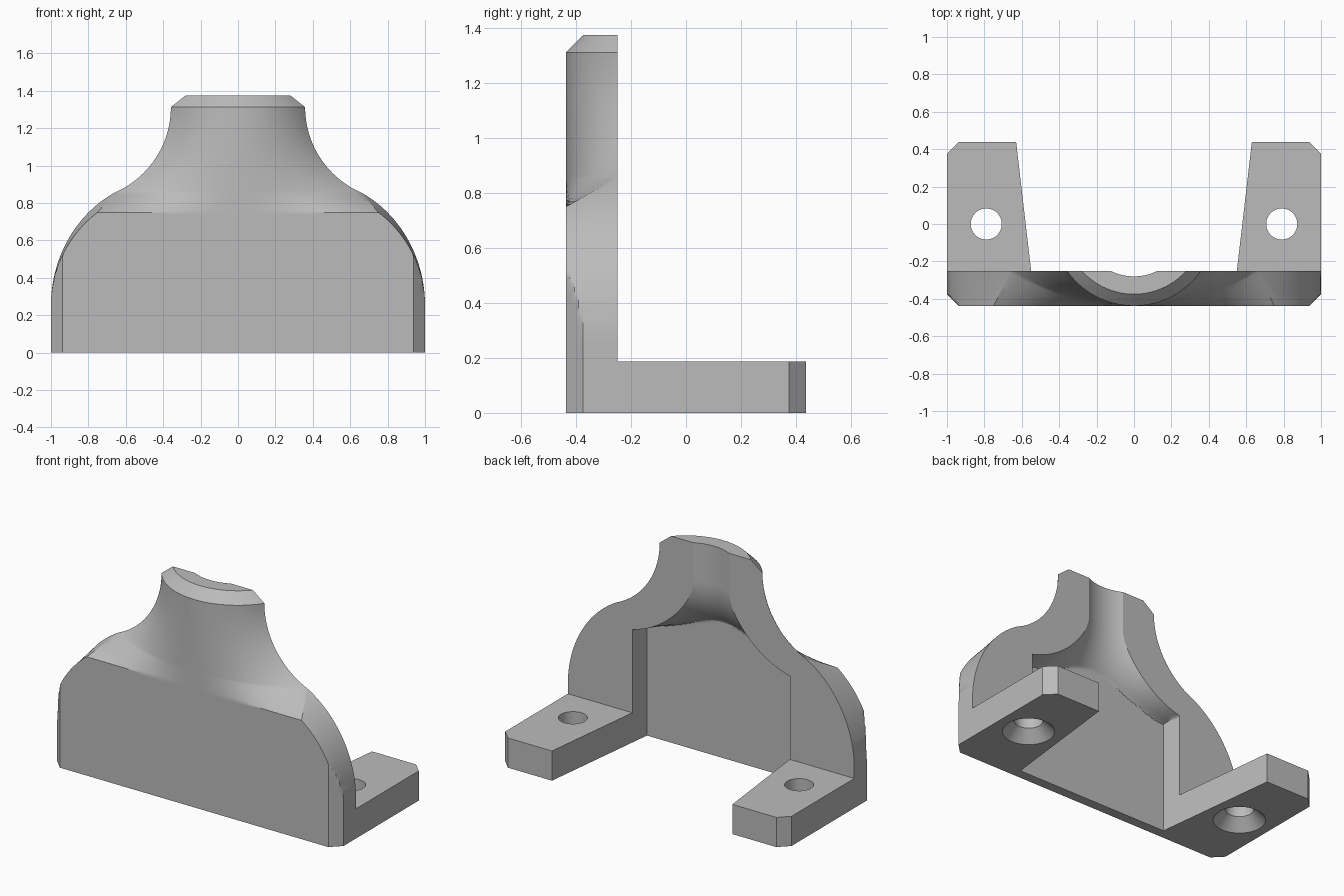
import bpy
import bmesh
from math import sqrt, radians, inf

cube = bpy.data.objects.get("Cube")
if cube:
    bpy.data.objects.remove(cube)

BACK, FRONT, INNER = -0.25, -0.4375, -0.375   # wall planes along y
NECK, TOP, FLAT, BEND = 1.3125, 1.375, 0.75, 0.855
CH = 0.0625                                   # chamfer size

grey = bpy.data.materials.new("plain_grey")
grey.use_nodes = True
grey.diffuse_color = (0.5, 0.5, 0.5, 1)
grey.node_tree.nodes["Principled BSDF"].inputs["Base Color"].default_value = (0.5, 0.5, 0.5, 1)


def make_object(name, bm):
    bmesh.ops.remove_doubles(bm, verts=bm.verts, dist=1e-5)
    bmesh.ops.recalc_face_normals(bm, faces=bm.faces)
    mesh = bpy.data.meshes.new(name)
    bm.to_mesh(mesh)
    bm.free()
    mesh.materials.append(grey)
    ob = bpy.data.objects.new(name, mesh)
    bpy.context.collection.objects.link(ob)
    return ob


def skin(bm, loops):
    """Join equal point loops into a closed solid."""
    rings = [[bm.verts.new(p) for p in loop] for loop in loops]
    n = len(rings[0])
    for a, b in zip(rings, rings[1:]):
        for i in range(n):
            j = (i + 1) % n
            bm.faces.new((a[i], a[j], b[j], b[i]))
    bm.faces.new(rings[0][::-1])
    bm.faces.new(rings[-1])


def smooth(ob, angle):
    bpy.ops.object.select_all(action='DESELECT')
    ob.select_set(True)
    bpy.context.view_layer.objects.active = ob
    bpy.ops.object.shade_smooth_by_angle(angle=radians(angle))


# Shoulder ellipse: half width at height z
def shoulder(z, height):
    k = min(max((z - 0.25) / height, 0), 1)
    return 0.375 + 0.625 * sqrt(1 - k * k)


def outer_half(z):
    """Outer section from the back edge to the middle, x >= 0."""
    apex = FRONT
    xb, xf = shoulder(z, 0.68), shoulder(z, 0.625)
    t = min(max((z - FLAT) / (BEND - FLAT), 0), 1)
    ex, ey = xf + (xb - xf) * t, FRONT + (BACK - FRONT) * t
    if z > NECK:                              # chamfered rim
        apex += z - NECK
        xb = ex = sqrt(apex ** 2 - BACK ** 2)
    elif z > BEND:                            # concave flare below the neck
        r = 0.498
        xb = ex = 0.359 + r - sqrt(r * r - (NECK - z) ** 2)
    pts = []
    for f in (0, 2 / 3, 0.75, 0.83, 0.92, 1):
        y = BACK + (ey - BACK) * f
        x = xb + (ex - xb) * f
        pts.append((min(x, 1 + min(0, y - INNER)), y))
    x_end = pts[-1][0]
    sag = ey - apex
    radius = (x_end ** 2 + sag ** 2) / (2 * sag) if sag > 1e-6 else inf
    for i in range(19, -1, -1):
        x = x_end * i / 20
        bow = radius - sqrt(radius ** 2 - x * x) if radius < inf else 0
        pts.append((x, apex + bow))
    return pts


def inner_half(z):
    """Hollow section: a trumpet shaped channel clipped by a flat wall."""
    drop, r = max(1.13 - z, 0), 0.43
    radius = 0.28 + r - sqrt(r * r - drop * drop) if drop < r else 2
    w = sqrt(radius ** 2 - BACK ** 2)
    x_end = min(w, 0.535)
    pts = [(min(w, 0.55), BACK)]
    for i in range(24, -1, -1):
        x = x_end * i / 24
        pts.append((x, max(INNER, -sqrt(radius ** 2 - x * x))))
    return pts


def mirror_section(half):
    return half + [(-x, y) for x, y in half[-2::-1]]


# Hollow upright wall, skinned through horizontal sections
levels = [0, 0.1] + [0.25 + 0.0125 * i for i in range(86)] + [TOP]
levels = sorted(levels + [0.7025, 0.705, 0.7075, 0.7175, BEND])
loops = []
for z in levels:
    ring = mirror_section(outer_half(z)) + mirror_section(inner_half(z))[::-1]
    loops.append([(x, y, z) for x, y in ring])
bm = bmesh.new()
skin(bm, loops)
smooth(make_object("hollow_upright", bm), 25)


# Feet with countersunk screw holes
def make_foot(name, side):
    plan = [(1, BACK), (1, 0.375), (1 - CH, 0.4375), (0.63, 0.4375), (0.55, BACK)]
    bm = bmesh.new()
    skin(bm, [[(side * x, y, z) for x, y in plan] for z in (0, 0.1875)])
    foot = make_object(name, bm)

    bm = bmesh.new()
    for r1, r2, z1, z2 in ((0.083, 0.083, -0.1, 0.3), (0.17, 0.083, -0.02, 0.07)):
        made = bmesh.ops.create_cone(bm, cap_ends=True, segments=48,
                                     radius1=r1, radius2=r2, depth=z2 - z1)
        bmesh.ops.translate(bm, verts=made["verts"], vec=(side * 0.79, 0, (z1 + z2) / 2))
    mesh = bpy.data.meshes.new("hole_cutter")
    bm.to_mesh(mesh)
    bm.free()
    cutter = bpy.data.objects.new("hole_cutter", mesh)
    bpy.context.collection.objects.link(cutter)
    cutter.hide_render = True

    cut = foot.modifiers.new("screw_hole", 'BOOLEAN')
    cut.operation, cut.solver, cut.object = 'DIFFERENCE', 'EXACT', cutter
    cut.use_self = True
    bpy.context.view_layer.objects.active = foot
    bpy.ops.object.modifier_apply(modifier=cut.name)
    bpy.data.objects.remove(cutter)
    smooth(foot, 30)


make_foot("left_foot", 1)
make_foot("right_foot", -1)
